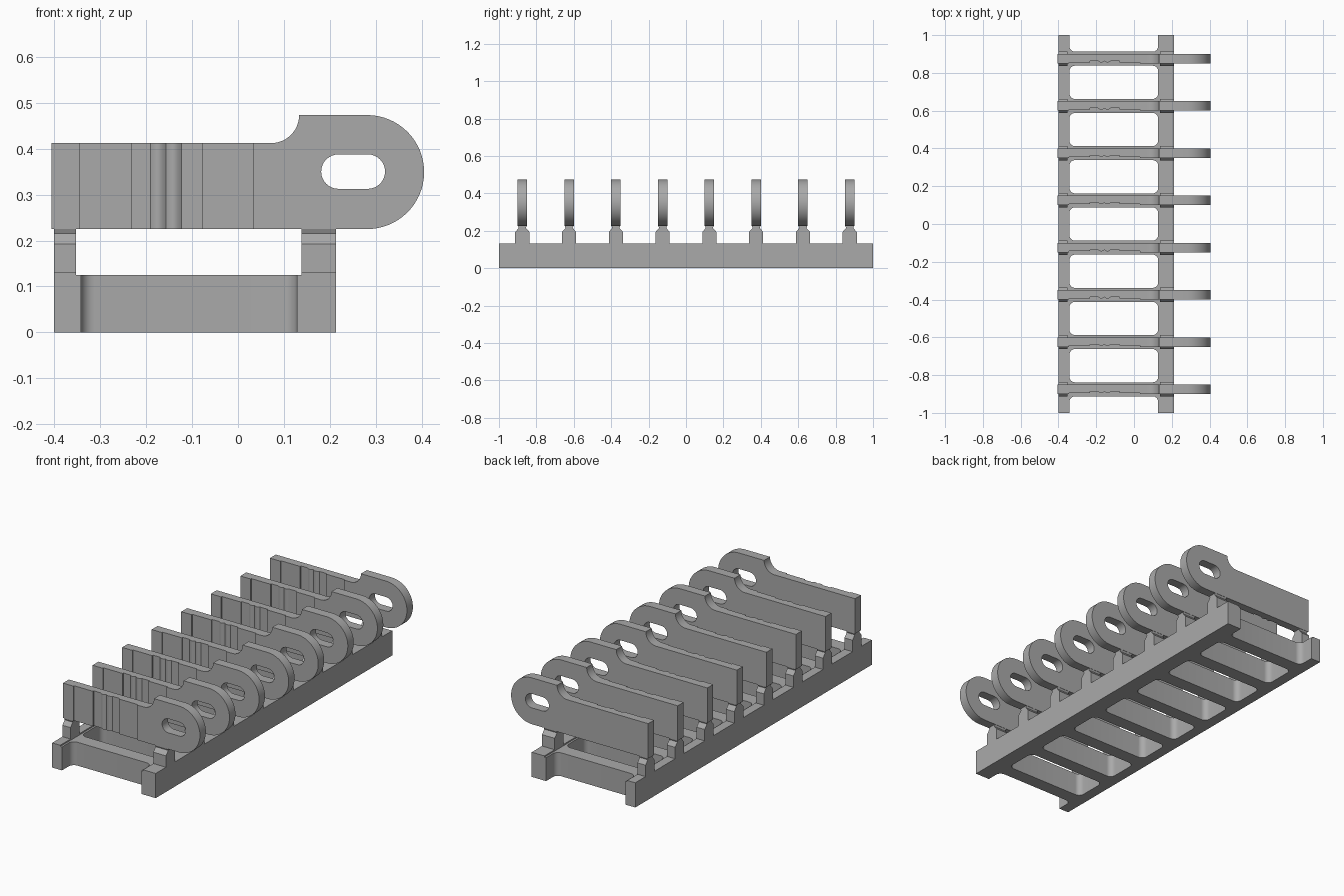
import bpy, bmesh, math
from mathutils import Vector

cube = bpy.data.objects.get("Cube")
if cube:
    bpy.data.objects.remove(cube, do_unlink=True)

grey = bpy.data.materials.new("plain grey")
grey.use_nodes = True
COLOUR = (0.4, 0.4, 0.4, 1)
grey.diffuse_color = COLOUR
grey.node_tree.nodes["Principled BSDF"].inputs["Base Color"].default_value = COLOUR

PITCH = 0.25
ROWS = [(i - 3.5) * PITCH for i in range(8)]


def arc(cx, cy, r, start, end, n=8):
    """Points along an arc, angles in degrees."""
    angles = [math.radians(start + (end - start) * i / n) for i in range(n + 1)]
    return [(cx + r * math.cos(a), cy + r * math.sin(a)) for a in angles]


def prism(name, points, axis, low, high):
    """Extrude a 2D outline along the x, y or z axis."""
    place = {"x": lambda u, v: (low, u, v),
             "y": lambda u, v: (u, low, v),
             "z": lambda u, v: (u, v, low)}[axis]
    shift = Vector([(high - low) * (axis == a) for a in "xyz"])
    bm = bmesh.new()
    face = bm.faces.new([bm.verts.new(place(u, v)) for u, v in points])
    made = bmesh.ops.extrude_face_region(bm, geom=[face])["geom"]
    bmesh.ops.translate(bm, vec=shift,
                        verts=[g for g in made if isinstance(g, bmesh.types.BMVert)])
    bmesh.ops.recalc_face_normals(bm, faces=bm.faces)
    mesh = bpy.data.meshes.new(name)
    bm.to_mesh(mesh)
    bm.free()
    mesh.materials.append(grey)
    obj = bpy.data.objects.new(name, mesh)
    bpy.context.collection.objects.link(obj)
    return obj


def box(name, x0, x1, y0, y1, z0, z1):
    return prism(name, [(x0, y0), (x1, y0), (x1, y1), (x0, y1)], "z", z0, z1)


def boolean(obj, other, operation):
    """Apply a boolean and remove the helper object."""
    mod = obj.modifiers.new("cut", "BOOLEAN")
    mod.object, mod.operation, mod.solver = other, operation, "EXACT"
    graph = bpy.context.evaluated_depsgraph_get()
    mesh = bpy.data.meshes.new_from_object(obj.evaluated_get(graph))
    obj.modifiers.clear()
    obj.data = mesh
    bpy.data.objects.remove(other, do_unlink=True)


def smooth(obj):
    bpy.ops.object.select_all(action="DESELECT")
    obj.select_set(True)
    bpy.context.view_layer.objects.active = obj
    bpy.ops.object.shade_smooth_by_angle(angle=math.radians(30))


# Ladder frame: one outline running round the two open ends, with rounded windows
LEFT, RIGHT, R = -0.342, 0.128, 0.03
BAR = 0.037
edge = ROWS[-1] + BAR
top_notch = [(RIGHT, 1)] + arc(RIGHT - R, edge + R, R, 0, -90) \
    + arc(LEFT + R, edge + R, R, -90, -180) + [(LEFT, 1)]
bottom_notch = [(x, -y) for x, y in reversed(top_notch)]
outline = [(0.213, -1), (0.213, 1)] + top_notch + [(-0.4, 1), (-0.4, -1)] + bottom_notch
frame = prism("ladder_frame", outline, "z", 0, 0.125)
for low, high in zip(ROWS, ROWS[1:]):
    a, b = low + BAR, high - BAR
    window = arc(RIGHT - R, b - R, R, 0, 90) + arc(LEFT + R, b - R, R, 90, 180) \
        + arc(LEFT + R, a + R, R, 180, 270) + arc(RIGHT - R, a + R, R, 270, 360)
    cutter = prism("window_cutter", window, "z", -0.1, 0.3)
    cutter.hide_render = True
    boolean(frame, cutter, "DIFFERENCE")
smooth(frame)

# Raised rail strips that carry the posts
SIDES = {"right": (-0.4, -0.352), "left": (0.138, 0.213)}
for side, (x0, x1) in SIDES.items():
    box(side + "_rail_top", x0, x1, -1, 1, 0.12, 0.132)

# Key blank: blade, rounded bow, concave shoulder
THICK = 0.025
profile = [(-0.406, 0.225)] + arc(0.281, 0.349, 0.124, -90, 90, 32) \
    + arc(0.072, 0.473, 0.061, 0, -90, 12) + [(-0.406, 0.412)]
key = prism("key_blank", profile, "y", -THICK, THICK)
slot = prism("slot_cutter", arc(0.2825, 0.35, 0.0375, -90, 90, 16)
             + arc(0.2185, 0.35, 0.0375, 90, 270, 16), "y", -0.1, 0.1)
slot.hide_render = True
boolean(key, slot, "DIFFERENCE")

# Milled steps and twin ridges along the front of the blade
shallow, deep = -THICK + 0.006, -THICK + 0.013
ridges = []
for x0, x1 in ((-0.19, -0.157), (-0.157, -0.123)):
    for i in range(9):
        t = i / 8
        ridges.append((x0 + (x1 - x0) * t, deep - 0.008 * math.sin(math.pi * t)))
ridges.pop(9)
milled = [(-0.345, -0.1), (-0.345, shallow), (-0.232, shallow), (-0.232, deep)] \
    + ridges + [(-0.078, deep), (-0.078, shallow), (0.033, shallow), (0.033, -0.1)]
mill = prism("mill_cutter", milled, "z", 0, 0.6)
mill.hide_render = True
boolean(key, mill, "DIFFERENCE")
smooth(key)

# Repeat the key and its two tapered posts along the frame
half = [(0.038, 0.12), (0.038, 0.193), (0.019, 0.215), (0.024, 0.226)]
post_shape = half + [(-y, z) for y, z in reversed(half)]
for n, y in enumerate(ROWS, 1):
    blank = key if n == 1 else key.copy()
    if n > 1:
        bpy.context.collection.objects.link(blank)
    blank.name = f"key_blank_{n}"
    blank.location.y = y
    for side, (x0, x1) in SIDES.items():
        post = prism(f"{side}_post_{n}", post_shape, "x", x0, x1)
        post.location.y = y
